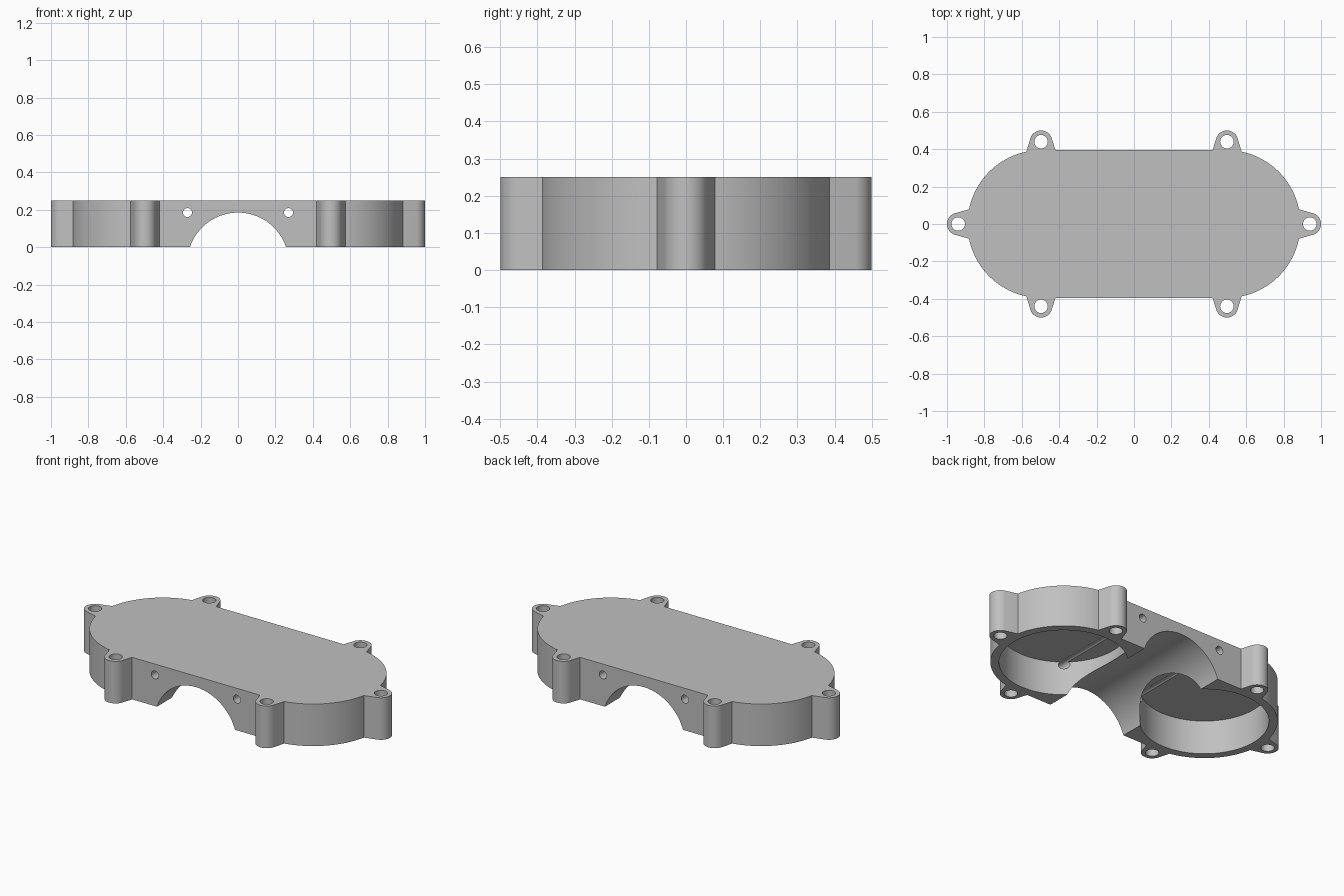
import bpy
import bmesh
from math import cos, sin, radians, pi

default = bpy.data.objects.get("Cube")
if default:
    bpy.data.objects.remove(default, do_unlink=True)

HEIGHT = 0.25
END_X, END_R = 0.495, 0.395      # rounded ends of the body
LUG_R, HOLE_R = 0.06, 0.036      # screw lugs
SIDE_LUG = (0.94, 0.0)
CORNER_LUG = (0.497, 0.44)

grey = bpy.data.materials.new("plain grey")
grey.use_nodes = True
colour = (0.53, 0.53, 0.53, 1)
grey.diffuse_color = colour
grey.node_tree.nodes["Principled BSDF"].inputs["Base Color"].default_value = colour


def arc(centre, radius, start, end, steps):
    """Points along an arc, angles in degrees."""
    angles = [radians(start + (end - start) * i / steps) for i in range(steps + 1)]
    return [(centre[0] + radius * cos(a), centre[1] + radius * sin(a)) for a in angles]


def cylinder(name, radius, start, end, segments=48):
    """Cylinder between two points, used as a cutter."""
    from mathutils import Vector
    a, b = Vector(start), Vector(end)
    bpy.ops.mesh.primitive_cylinder_add(vertices=segments, radius=radius,
                                        depth=(b - a).length, location=(a + b) / 2)
    ob = bpy.context.object
    ob.name = name
    ob.rotation_euler = (b - a).to_track_quat('Z', 'Y').to_euler()
    ob.hide_render = True
    return ob


# Outline: one quarter, from the side lug to the corner lug, then mirrored
quarter = arc(SIDE_LUG, LUG_R, 0, 75, 10)
quarter += arc((END_X, 0), END_R, 11.4, 78.3, 28)
quarter += arc(CORNER_LUG, LUG_R, 15, 165, 20)
quarter.append((0.42, END_R))
half = quarter + [(-x, y) for x, y in reversed(quarter)]
outline = half + [(x, -y) for x, y in reversed(half[1:-1])]

# Housing body, extruded from the outline
bm = bmesh.new()
base = bm.faces.new([bm.verts.new((x, y, 0)) for x, y in outline])
top = bmesh.ops.extrude_face_region(bm, geom=[base])
moved = [v for v in top["geom"] if isinstance(v, bmesh.types.BMVert)]
bmesh.ops.translate(bm, verts=moved, vec=(0, 0, HEIGHT))
bmesh.ops.recalc_face_normals(bm, faces=bm.faces)
mesh = bpy.data.meshes.new("housing")
bm.to_mesh(mesh)
bm.free()
housing = bpy.data.objects.new("housing", mesh)
bpy.context.collection.objects.link(housing)
mesh.materials.append(grey)

# Tunnel running front to back under the middle
cutters = [cylinder("tunnel_cutter", 0.271, (0, -1, -0.086), (0, 1, -0.086), 128)]

# Round pockets, cross drillings and screw holes on both sides
for s in (-1, 1):
    cutters.append(cylinder("pocket_cutter", 0.348, (s * END_X, 0, -0.1),
                            (s * END_X, 0, 0.203), 96))
    cutters.append(cylinder("cross_hole_cutter", 0.024, (s * 0.27, -1, 0.185),
                            (s * 0.27, 1, 0.185), 32))
    for x, y in (SIDE_LUG, CORNER_LUG, (CORNER_LUG[0], -CORNER_LUG[1])):
        cutters.append(cylinder("screw_hole_cutter", HOLE_R, (s * x, y, -0.1),
                                (s * x, y, 0.4), 32))

# Cut everything out, then drop the cutters
bpy.ops.object.select_all(action='DESELECT')
bpy.context.view_layer.objects.active = housing
housing.select_set(True)
for cutter in cutters:
    mod = housing.modifiers.new(cutter.name, 'BOOLEAN')
    mod.operation = 'DIFFERENCE'
    mod.solver = 'EXACT'
    mod.object = cutter
    bpy.ops.object.modifier_apply(modifier=mod.name)
for cutter in cutters:
    bpy.data.objects.remove(cutter, do_unlink=True)

bpy.ops.object.shade_smooth_by_angle(angle=radians(20))
